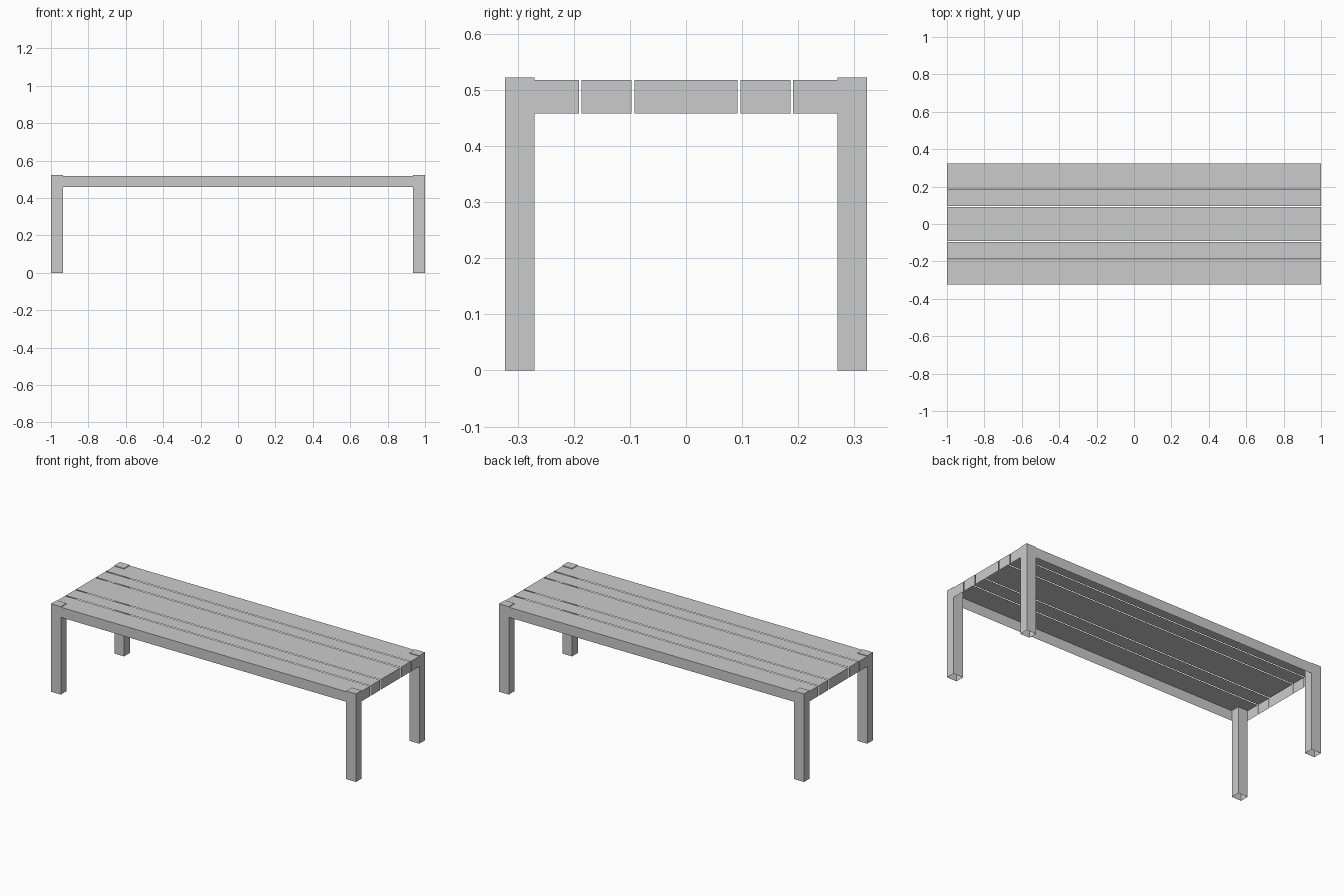
import bpy
import bmesh

if "Cube" in bpy.data.objects:
    bpy.data.objects.remove(bpy.data.objects["Cube"], do_unlink=True)

HALF_X, HALF_Y = 1.0, 0.323        # outer half sizes
LEG_X, LEG_Y = 0.936, 0.27         # inner faces of the legs
LEG_TOP, SEAT_TOP, SEAT_BOTTOM = 0.522, 0.518, 0.458

grey = bpy.data.materials.new("plain grey")
grey.use_nodes = True
colour = (0.6, 0.6, 0.6, 1.0)
grey.diffuse_color = colour
grey.node_tree.nodes["Principled BSDF"].inputs["Base Color"].default_value = colour


def open_shell(name, outline, bottom, top, has_wall):
    """Top face from a counter-clockwise outline, with walls hanging below chosen edges."""
    bm = bmesh.new()
    upper = [bm.verts.new((x, y, top)) for x, y in outline]
    lower = {}
    bm.faces.new(upper)

    def below(v):
        if v not in lower:
            lower[v] = bm.verts.new((v.co.x, v.co.y, bottom))
        return lower[v]

    for i, a in enumerate(upper):
        b = upper[(i + 1) % len(upper)]
        if has_wall(a.co, b.co):
            bm.faces.new((below(a), below(b), b, a))
    mesh = bpy.data.meshes.new(name)
    bm.to_mesh(mesh)
    bm.free()
    mesh.materials.append(grey)
    obj = bpy.data.objects.new(name, mesh)
    bpy.context.collection.objects.link(obj)


def rectangle(x0, x1, y0, y1):
    return [(x0, y0), (x1, y0), (x1, y1), (x0, y1)]


def on_outside(a, b):
    """True for edges on the outer ends or long sides of the seat."""
    return any(abs(a[k] - b[k]) < 1e-5 and abs(abs(a[k]) - limit) < 1e-5
               for k, limit in ((0, HALF_X), (1, HALF_Y)))


# Legs, open at the foot
for sy, depth in ((-1, "front"), (1, "back")):
    for sx, side in ((-1, "right"), (1, "left")):
        xs = sorted((sx * LEG_X, sx * HALF_X))
        ys = sorted((sy * LEG_Y, sy * HALF_Y))
        open_shell(f"{depth}_{side}_leg", rectangle(*xs, *ys), 0, LEG_TOP,
                   lambda a, b: True)

# Middle plank
open_shell("middle_plank", rectangle(-HALF_X, HALF_X, -0.092, 0.092),
           SEAT_BOTTOM, SEAT_TOP, on_outside)

# Inner planks, and edge planks notched around the legs
for s, depth in ((-1, "front"), (1, "back")):
    ys = sorted((s * 0.097, s * 0.186))
    open_shell(f"{depth}_inner_plank", rectangle(-HALF_X, HALF_X, *ys),
               SEAT_BOTTOM, SEAT_TOP, on_outside)
    half = [(HALF_X, 0.191), (HALF_X, LEG_Y), (LEG_X, LEG_Y), (LEG_X, HALF_Y)]
    outline = half + [(-x, y) for x, y in reversed(half)]
    if s < 0:
        outline = [(x, -y) for x, y in reversed(outline)]
    open_shell(f"{depth}_edge_plank", outline, SEAT_BOTTOM, SEAT_TOP, on_outside)
